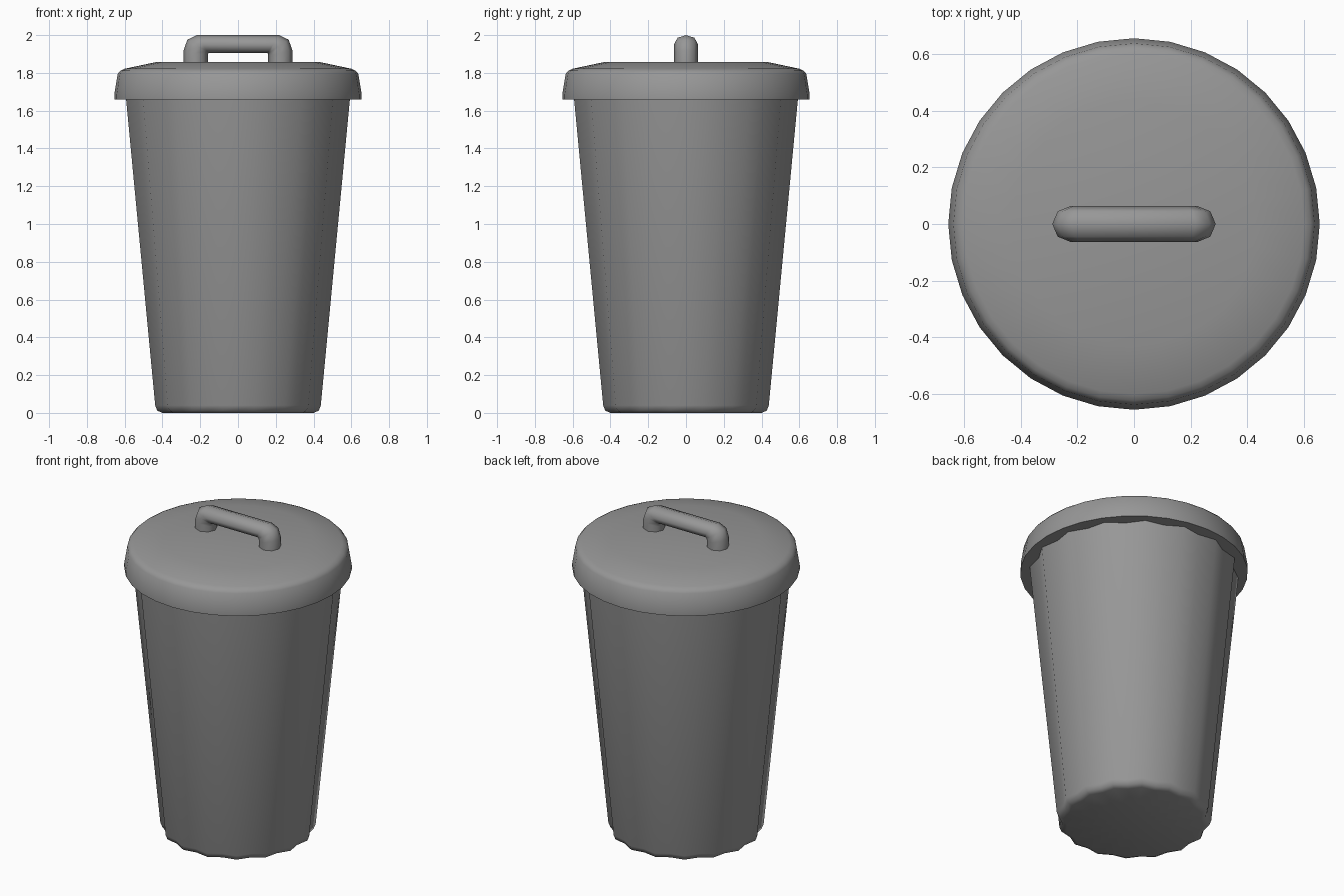
import bpy
import bmesh
import math

if "Cube" in bpy.data.objects:
    bpy.data.objects.remove(bpy.data.objects["Cube"])

metal = bpy.data.materials.new("grey_metal")
metal.diffuse_color = (0.31, 0.31, 0.31, 1)
metal.use_nodes = True
metal.node_tree.nodes["Principled BSDF"].inputs["Base Color"].default_value = metal.diffuse_color


def finish(name, bm, angle):
    bmesh.ops.recalc_face_normals(bm, faces=bm.faces)
    mesh = bpy.data.meshes.new(name)
    bm.to_mesh(mesh)
    bm.free()
    mesh.materials.append(metal)
    obj = bpy.data.objects.new(name, mesh)
    bpy.context.collection.objects.link(obj)
    bpy.context.view_layer.objects.active = obj
    obj.select_set(True)
    bpy.ops.object.shade_smooth_by_angle(angle=math.radians(angle))
    obj.select_set(False)


def bridge(bm, rings):
    """Join consecutive closed rings with quads."""
    for a, b in zip(rings, rings[1:]):
        n = len(a)
        for i in range(n):
            j = (i + 1) % n
            bm.faces.new((a[i], a[j], b[j], b[i]))


def lathe(name, profile, angle, flute=1.0, segments=32):
    """Turned solid; every even vertex is pulled in by the flute factor."""
    bm = bmesh.new()
    rings = []
    for r, z in profile:
        ring = []
        for i in range(segments):
            a = 2 * math.pi * i / segments
            rr = r * (flute if i % 2 == 0 else 1)
            ring.append(bm.verts.new((rr * math.cos(a), rr * math.sin(a), z)))
        rings.append(ring)
    bridge(bm, rings)
    # close both ends with fans
    for ring, z in ((rings[0], profile[0][1]), (rings[-1], profile[-1][1])):
        c = bm.verts.new((0, 0, z))
        for i in range(segments):
            bm.faces.new((ring[i], ring[(i + 1) % segments], c))
    finish(name, bm, angle)


# fluted tapering can
lathe("can_body",
      [(0.408, 0), (0.436, 0.012), (0.447, 0.04), (0.604, 1.66), (0.606, 1.68)],
      60, flute=0.95)

# shallow domed lid with closed underside
lathe("lid",
      [(0.655, 1.66), (0.655, 1.685), (0.637, 1.795), (0.622, 1.812),
       (0.60, 1.822), (0.43, 1.858)], 60)

# handle: octagonal sweep, each ring given by its outer and inner point in xz
half = [((0.288, 1.83), (0.16, 1.83)),
        ((0.288, 1.92), (0.16, 1.89)),
        ((0.268, 1.976), (0.16, 1.902)),
        ((0.217, 2.0), (0.157, 1.904))]
path = half + [((-o[0], o[1]), (-i[0], i[1])) for o, i in reversed(half)]
bm = bmesh.new()
rings = []
for (ox, oz), (ix, iz) in path:
    ring = []
    for k in range(8):
        a = k * math.pi / 4
        t = (1 + math.cos(a)) / 2
        ring.append(bm.verts.new((ix + (ox - ix) * t, 0.063 * math.sin(a),
                                  iz + (oz - iz) * t)))
    rings.append(ring)
bridge(bm, rings)
bm.faces.new(rings[0])
bm.faces.new(rings[-1])
finish("lid_handle", bm, 60)
